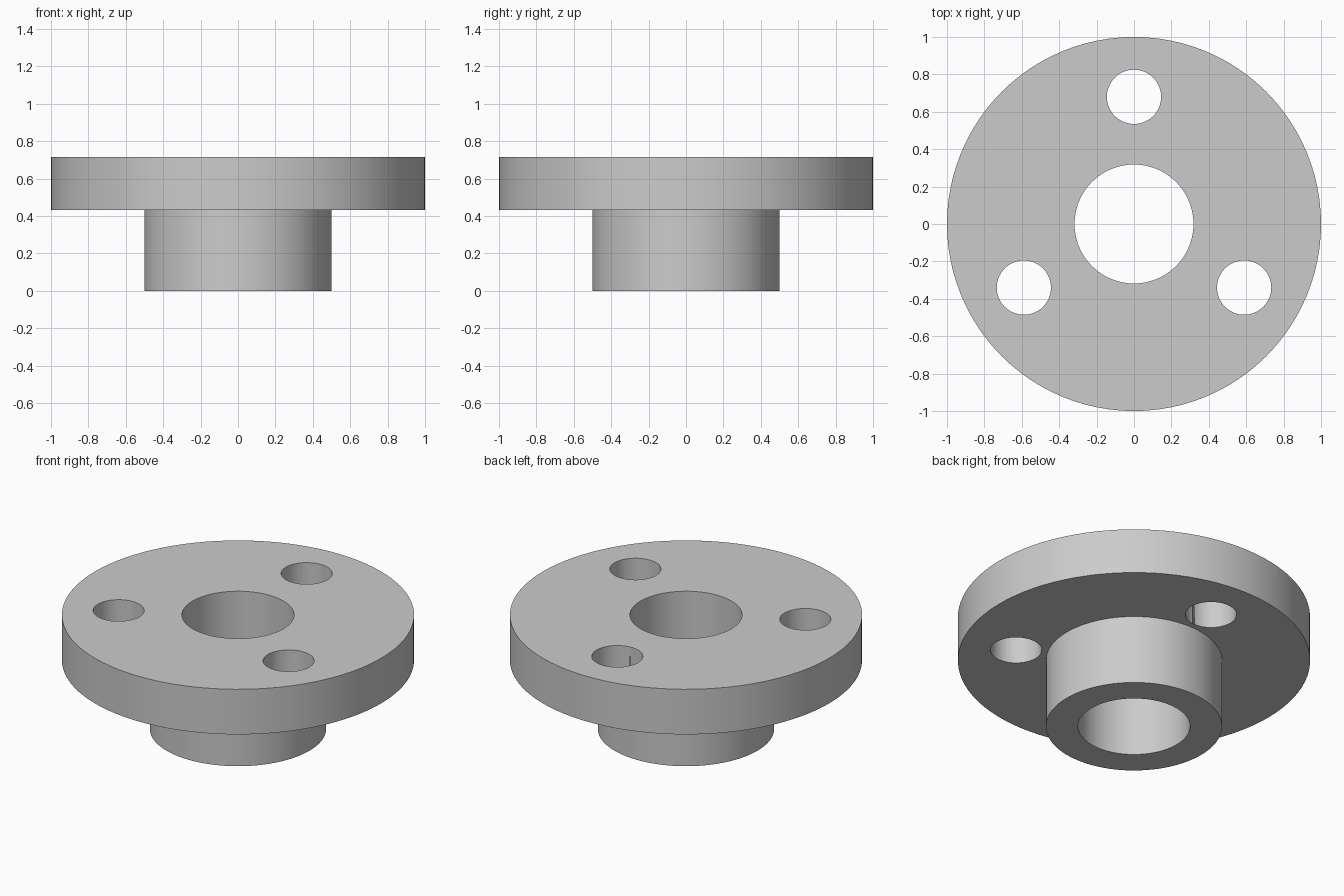
import bpy, bmesh
from math import cos, sin, pi, radians

cube = bpy.data.objects.get("Cube")
if cube:
    bpy.data.objects.remove(cube, do_unlink=True)

# Main dimensions
HEIGHT, FLANGE_BOTTOM = 0.715, 0.432
FLANGE_R, HUB_R, BORE_R = 1.0, 0.5, 0.318
HOLE_R, HOLE_CIRCLE_R, HOLE_COUNT = 0.145, 0.68, 3
SEGMENTS = 96

grey = bpy.data.materials.new("plain grey")
grey.use_nodes = True
colour = (0.6, 0.6, 0.6, 1)
grey.diffuse_color = colour
grey.node_tree.nodes["Principled BSDF"].inputs["Base Color"].default_value = colour


def lathe(name, profile):
    """Revolve a closed (radius, z) profile about z."""
    bm = bmesh.new()
    rings = []
    for i in range(SEGMENTS):
        a = 2 * pi * i / SEGMENTS
        rings.append([bm.verts.new((r * cos(a), r * sin(a), z)) for r, z in profile])
    n = len(profile)
    for i, ring in enumerate(rings):
        following = rings[(i + 1) % SEGMENTS]
        for j in range(n):
            k = (j + 1) % n
            bm.faces.new((ring[j], following[j], following[k], ring[k]))
    bmesh.ops.recalc_face_normals(bm, faces=bm.faces)
    mesh = bpy.data.meshes.new(name)
    bm.to_mesh(mesh)
    bm.free()
    mesh.materials.append(grey)
    obj = bpy.data.objects.new(name, mesh)
    bpy.context.collection.objects.link(obj)
    return obj


# Flange and hub in one turned body with a through bore
body = lathe("flanged_hub", [
    (BORE_R, 0), (HUB_R, 0), (HUB_R, FLANGE_BOTTOM),
    (FLANGE_R, FLANGE_BOTTOM), (FLANGE_R, HEIGHT), (BORE_R, HEIGHT),
])

# Bolt holes, evenly spaced around the flange
cutters = []
for i in range(HOLE_COUNT):
    a = radians(90) + 2 * pi * i / HOLE_COUNT
    bpy.ops.mesh.primitive_cylinder_add(
        vertices=64, radius=HOLE_R, depth=1,
        location=(HOLE_CIRCLE_R * cos(a), HOLE_CIRCLE_R * sin(a), HEIGHT))
    cutter = bpy.context.object
    cutter.name = "bolt_hole_cutter"
    cutter.hide_render = True
    cutter.data.materials.append(grey)
    cutters.append(cutter)
    cut = body.modifiers.new("bolt hole", "BOOLEAN")
    cut.operation = "DIFFERENCE"
    cut.solver = "EXACT"
    cut.object = cutter

# Apply the cuts, then smooth the round walls and keep the rims sharp
bpy.ops.object.select_all(action="DESELECT")
body.select_set(True)
bpy.context.view_layer.objects.active = body
for name in [m.name for m in body.modifiers]:
    bpy.ops.object.modifier_apply(modifier=name)
for cutter in cutters:
    bpy.data.objects.remove(cutter, do_unlink=True)
bpy.ops.object.shade_smooth_by_angle(angle=radians(30))
